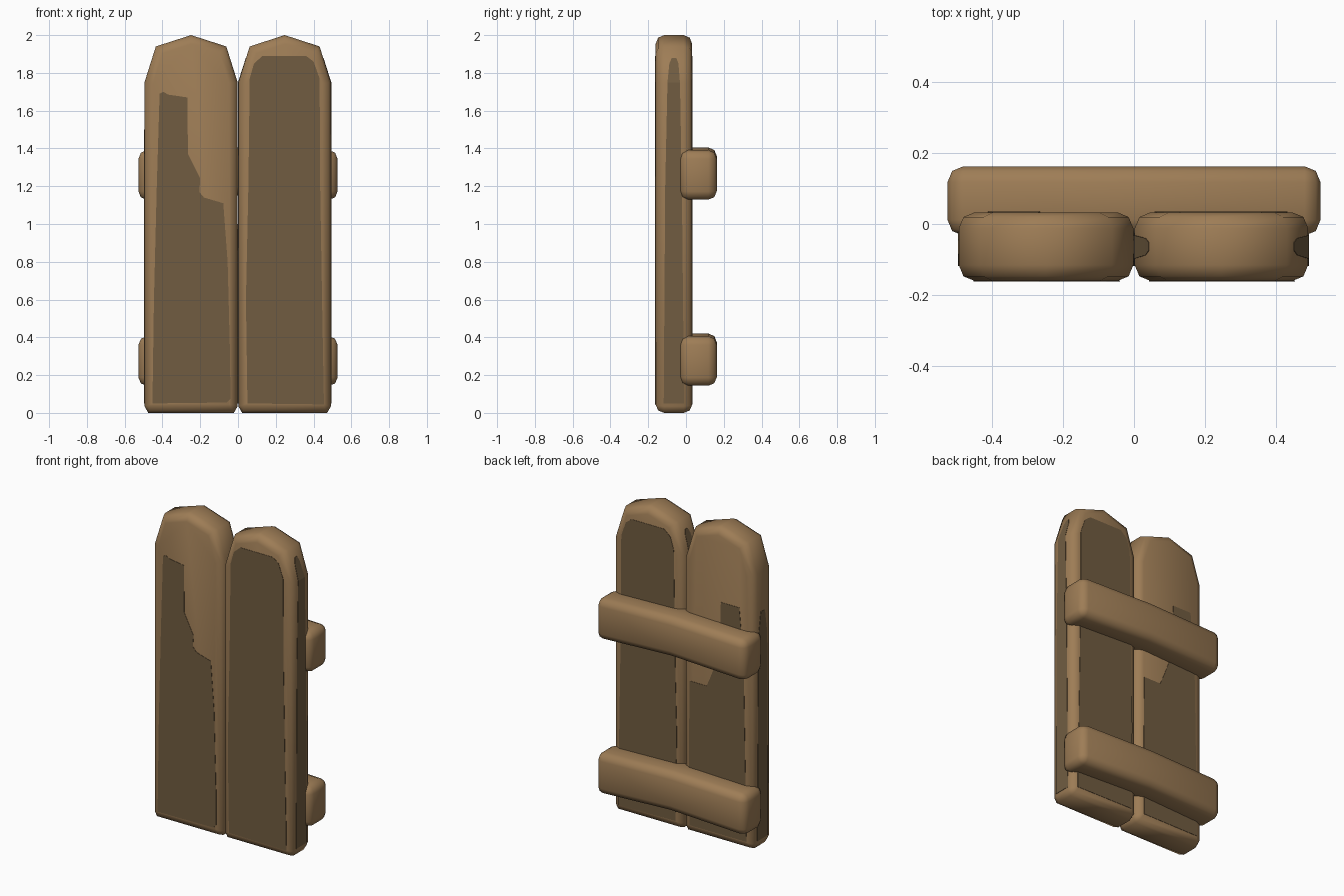
import bpy, bmesh, math

if "Cube" in bpy.data.objects:
    bpy.data.objects.remove(bpy.data.objects["Cube"])


def material(name, rgb):
    m = bpy.data.materials.new(name)
    m.diffuse_color = (*rgb, 1)
    m.use_nodes = True
    m.node_tree.nodes["Principled BSDF"].inputs["Base Color"].default_value = m.diffuse_color
    return m


WOOD = material("light_wood", (0.342, 0.205, 0.093))
DARK = material("dark_wood", (0.165, 0.108, 0.053))


def finish(bm, name, mat, smooth=True):
    bmesh.ops.recalc_face_normals(bm, faces=bm.faces)
    me = bpy.data.meshes.new(name)
    bm.to_mesh(me)
    bm.free()
    me.materials.append(mat)
    ob = bpy.data.objects.new(name, me)
    bpy.context.collection.objects.link(ob)
    if smooth:
        bpy.ops.object.select_all(action='DESELECT')
        ob.select_set(True)
        bpy.context.view_layer.objects.active = ob
        bpy.ops.object.shade_smooth_by_angle(angle=math.radians(60))
    return ob


def prism(name, outline, y0, y1, mat, bevel=0.0, rim_only=True):
    """Extrude an x,z outline from y0 to y1, then round its edges."""
    bm = bmesh.new()
    f = bm.faces.new([bm.verts.new((x, y0, z)) for x, z in outline])
    new = bmesh.ops.extrude_face_region(bm, geom=[f])["geom"]
    for v in new:
        if isinstance(v, bmesh.types.BMVert):
            v.co.y = y1
    bmesh.ops.recalc_face_normals(bm, faces=bm.faces)
    if bevel:
        if rim_only:
            edges = [e for e in bm.edges if abs(e.verts[0].co.y - e.verts[1].co.y) < 1e-5]
        else:
            edges = [e for e in bm.edges if e.calc_face_angle(0) > 0.5]
        bmesh.ops.bevel(bm, geom=edges, offset=bevel, segments=2, profile=0.5,
                        affect='EDGES', clamp_overlap=True)
    return finish(bm, name, mat, bevel > 0)


def side_strip(name, rows, sign):
    """Dark patch on a plank side; rows of (x, z, y0, y1)."""
    bm = bmesh.new()
    prev = None
    for x, z, y0, y1 in rows:
        cur = [bm.verts.new((x + sign * 0.002, y, z)) for y in (y0, y1)]
        if prev:
            bm.faces.new((prev[0], prev[1], cur[1], cur[0]))
        prev = cur
    bmesh.ops.recalc_face_normals(bm, faces=bm.faces)
    bmesh.ops.solidify(bm, geom=bm.faces[:], thickness=0.003)
    return finish(bm, name, DARK, False)


# planks with pointed, facetted tops
for name, a, b in (("left_plank", -0.495, -0.002), ("right_plank", 0.002, 0.492)):
    mid = (a + b) / 2
    prism(name, [(a + 0.02, 0.0), (b - 0.02, 0.0), (b, 0.035), (b, 1.75),
                 (b - 0.06, 1.94), (mid, 2.0), (a + 0.06, 1.94), (a, 1.75),
                 (a, 0.035)], -0.161, 0.033, WOOD, 0.045)

# cross rails, slightly arched
for name, dz in (("lower_rail", 0.0), ("upper_rail", 0.985)):
    prism(name, [(x, z + dz) for x, z in (
        (-0.527, 0.142), (0, 0.165), (0.527, 0.142),
        (0.527, 0.405), (0, 0.42), (-0.527, 0.405))],
        -0.033, 0.163, WOOD, 0.045, False)

# dark patches on front and back faces
right_patch = [(0.05, 0.05), (0.455, 0.045), (0.445, 0.6), (0.435, 1.2), (0.432, 1.77),
               (0.40, 1.86), (0.36, 1.89), (0.13, 1.89), (0.085, 1.85),
               (0.062, 1.77), (0.055, 1.2), (0.042, 0.6)]
left_front = [(-0.453, 0.05), (-0.06, 0.055), (-0.04, 0.075), (-0.042, 0.3),
              (-0.055, 0.8), (-0.078, 1.11), (-0.18, 1.14), (-0.205, 1.17),
              (-0.20, 1.24), (-0.265, 1.37), (-0.268, 1.67), (-0.37, 1.685),
              (-0.395, 1.70), (-0.415, 1.69), (-0.43, 1.2), (-0.445, 0.6)]
left_back = [(-0.45, 0.05), (-0.05, 0.05), (-0.045, 0.5), (-0.05, 0.97), (-0.17, 0.97),
             (-0.20, 1.04), (-0.26, 1.2), (-0.27, 1.53), (-0.40, 1.53), (-0.43, 1.2)]
for side, y0, y1, left in (("front", -0.163, -0.159, left_front),
                           ("back", 0.031, 0.035, left_back)):
    prism("right_plank_%s_patch" % side, right_patch, y0, y1, DARK)
    prism("left_plank_%s_patch" % side, left, y0, y1, DARK)

# dark patches on plank sides
for name, x, s, top in (("right_plank_outer_patch", 0.492, 1, True),
                        ("right_plank_inner_patch", 0.002, -1, True),
                        ("left_plank_outer_patch", -0.495, -1, False),
                        ("left_plank_inner_patch", -0.002, 1, False)):
    if top:
        rows = [(x, 0.05, -0.118, -0.01), (x, 1.2, -0.11, -0.022), (x, 1.75, -0.098, -0.032),
                (x - s * 0.032, 1.85, -0.088, -0.04), (x - s * 0.041, 1.88, -0.075, -0.052)]
    else:
        h = 1.5 if s < 0 else 1.0
        rows = [(x, 0.05, -0.118, -0.01), (x, h - 0.15, -0.108, -0.022),
                (x, h, -0.085, -0.045)]
    side_strip(name, rows, s)
